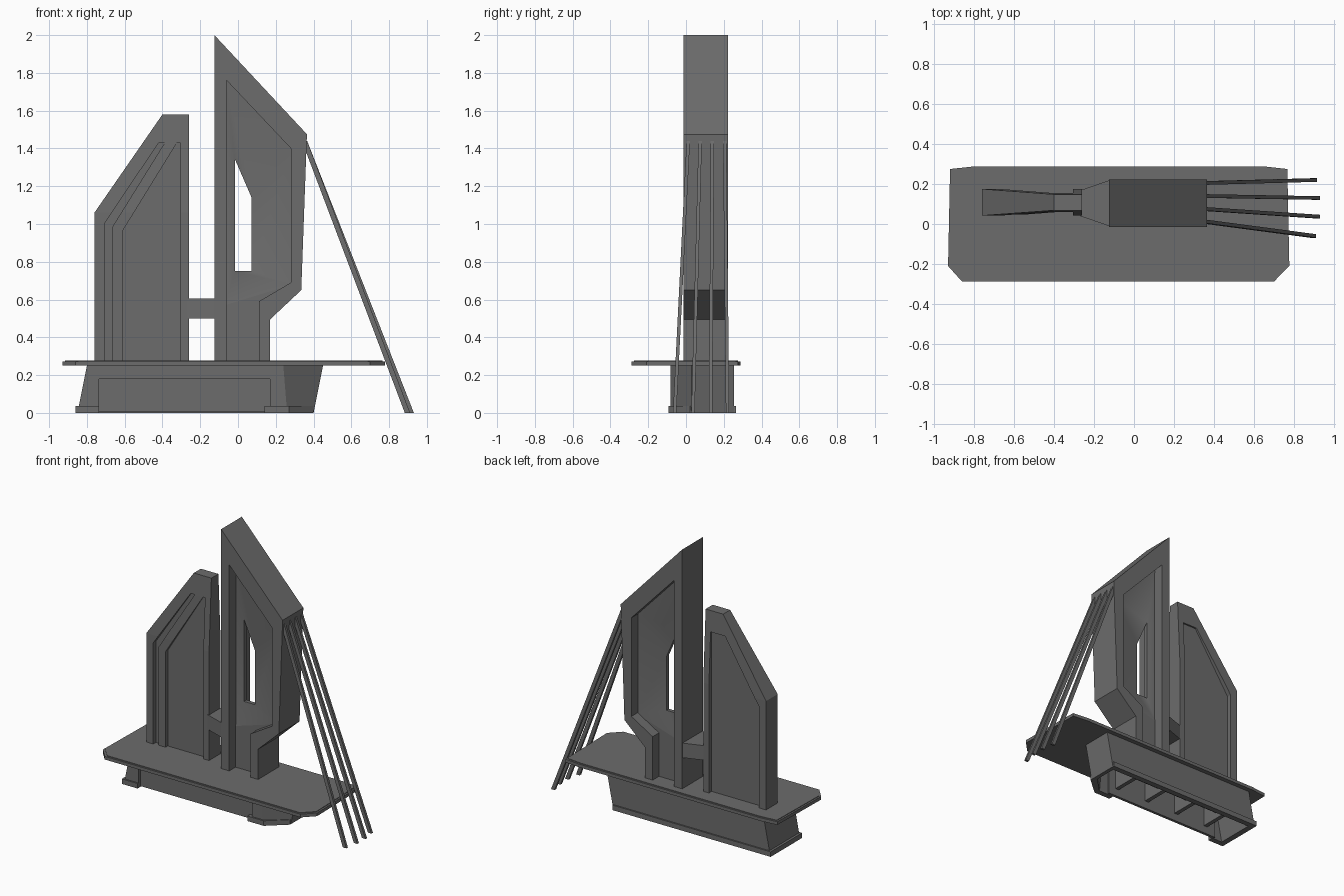
import bpy, bmesh, math
from mathutils import Vector

if "Cube" in bpy.data.objects:
    bpy.data.objects.remove(bpy.data.objects["Cube"])

dark = bpy.data.materials.new("dark_grey")
dark.diffuse_color = (.15, .15, .15, 1)
dark.use_nodes = True
dark.node_tree.nodes["Principled BSDF"].inputs["Base Color"].default_value = dark.diffuse_color


def finish(name, bm):
    bmesh.ops.recalc_face_normals(bm, faces=bm.faces)
    me = bpy.data.meshes.new(name)
    bm.to_mesh(me)
    bm.free()
    me.materials.append(dark)
    ob = bpy.data.objects.new(name, me)
    bpy.context.collection.objects.link(ob)
    return ob


def loft(name, low, high):
    """Closed solid between two matching 3D loops."""
    bm = bmesh.new()
    a = [bm.verts.new(p) for p in low]
    b = [bm.verts.new(p) for p in high]
    bm.faces.new(a)
    bm.faces.new(b)
    n = len(a)
    for i in range(n):
        j = (i + 1) % n
        bm.faces.new((a[i], a[j], b[j], b[i]))
    return finish(name, bm)


def slab(name, pts, y0, y1):
    """Front (x, z) profile extruded along y."""
    return loft(name, [(x, y0, z) for x, z in pts], [(x, y1, z) for x, z in pts])


def plan(name, low, high, z0, z1):
    """Top (x, y) outlines lofted along z."""
    return loft(name, [(x, y, z0) for x, y in low], [(x, y, z1) for x, y in high])


def box(name, x0, x1, y0, y1, z0, z1):
    return slab(name, [(x0, z0), (x1, z0), (x1, z1), (x0, z1)], y0, y1)


def cut(ob, cutter):
    m = ob.modifiers.new("cut", 'BOOLEAN')
    m.operation = 'DIFFERENCE'
    m.solver = 'EXACT'
    m.object = cutter
    bpy.context.view_layer.objects.active = ob
    bpy.ops.object.modifier_apply(modifier=m.name)
    bpy.data.objects.remove(cutter)


# deck plate with chamfered corners and a slim stepped edge
deck = [(-.93, -.21), (-.86, -.288), (.70, -.288), (.777, -.21),
        (.767, .275), (.65, .288), (-.80, .288), (-.92, .275)]
inset = [(-.077 + (x + .077) * .985, y * .96) for x, y in deck]
plan("deck", deck, deck, .25, .273)
plan("deck_top", inset, inset, .26, .277)


# hollow base, slanted ends, recessed front panel
def base_outline(left, right, corner, g=0.0):
    return [(left - g, -.083 - g), (corner, -.083 - g), (right + g, .03 - g),
            (right + g, .255 + g), (left - g, .255 + g)]


base = plan("base", base_outline(-.85, .40, .26), base_outline(-.80, .45, .24), 0, .25)
cut(base, plan("cutter", base_outline(-.85, .40, .26, -.03),
               base_outline(-.80, .45, .24, -.03), -.01, .235))
cut(base, box("cutter", -.735, .17, -.2, 0, -.05, .18))
box("base_front_panel", -.75, .185, -.06, -.04, .005, .2)

foot = plan("base_foot", base_outline(-.85, .39, .27, .01), base_outline(-.85, .39, .27, .01), 0, .036)
cut(foot, plan("cutter", base_outline(-.85, .40, .26, -.025),
               base_outline(-.85, .40, .26, -.025), -.05, .1))
cut(foot, box("cutter", -.735, .14, -.2, 0, -.05, .18))

# partitions inside the base
for i, x in enumerate((-.68, -.42, -.16, .10)):
    box(f"base_rib_{i}", x, x + .03, -.045, .228, .06, .24)
box("base_beam", -.68, .13, .09, .12, .10, .24)


# small tower: thin panel, thick frame and a front rib, leaning in near the top
def lean(ob, z0=1.06, z1=1.58, mid=.108, top=.6):
    bm = bmesh.new()
    bm.from_mesh(ob.data)
    bmesh.ops.bisect_plane(bm, geom=bm.verts[:] + bm.edges[:] + bm.faces[:],
                           plane_co=Vector((0, 0, z0)), plane_no=Vector((0, 0, 1)))
    for v in bm.verts:
        t = max(0, (v.co.z - z0) / (z1 - z0))
        v.co.y = mid + (v.co.y - mid) * (1 + (top - 1) * t)
    bm.to_mesh(ob.data)
    bm.free()


slab("small_tower_panel", [(-.74, .27), (-.74, 1.05), (-.40, 1.55), (-.28, 1.55), (-.28, .27)], .072, .144)
lean(slab("small_tower_frame", [
    (-.76, .27), (-.76, 1.06), (-.40, 1.58), (-.26, 1.58), (-.26, .27), (-.305, .27),
    (-.305, 1.43), (-.42, 1.43), (-.705, 1.005), (-.705, .27)], .042, .175))
lean(slab("small_tower_rib", [
    (-.665, .27), (-.665, .985), (-.385, 1.435), (-.32, 1.435), (-.61, .965), (-.61, .27)], .047, .10))

# main tower frame
slab("main_tower_frame", [
    (-.125, .27), (-.125, 2.0), (.365, 1.475), (.335, .65), (.17, .495), (.17, .27),
    (.11, .27), (.11, .59), (.28, .69), (.28, 1.40), (-.06, 1.76), (-.06, .27)], -.014, .222)

# main tower panel: flat foot, and a funnel thinning towards the window
slab("main_tower_panel_foot", [(-.07, .27), (-.07, .57), (.29, .68), (.12, .58), (.12, .27)], .058, .15)
outer = [(-.07, 1.78), (.29, 1.405), (.29, .68), (-.07, .57)]
window = [(-.015, 1.34), (.072, 1.14), (.072, .75), (-.015, .75)]
bm = bmesh.new()
loops = [[bm.verts.new((x, y, z)) for x, z in pts]
         for pts, y in ((outer, .058), (window, .09), (window, .118), (outer, .15))]
for a, b in zip(loops, loops[1:] + loops[:1]):
    for i in range(4):
        j = (i + 1) % 4
        bm.faces.new((a[i], a[j], b[j], b[i]))
funnel = finish("main_tower_panel", bm)
bpy.context.view_layer.objects.active = funnel
funnel.select_set(True)
bpy.ops.object.shade_smooth_by_angle(angle=math.radians(45))
funnel.select_set(False)

# link between the towers
link = [(-.27, .04), (-.12, -.012), (-.12, .22), (-.27, .168)]
plan("tower_link", link, link, .50, .605)

# stay cables
for i, (y0, x1, y1) in enumerate([(.012, .897, -.06), (.075, .917, .037), (.14, .917, .13), (.205, .901, .22)]):
    def ring(x, y):
        return [(x - .014, y - .009), (x + .014, y - .009), (x + .014, y + .009), (x - .014, y + .009)]
    plan(f"stay_cable_{i}", ring(x1, y1), ring(.352, y0), 0, 1.44)
